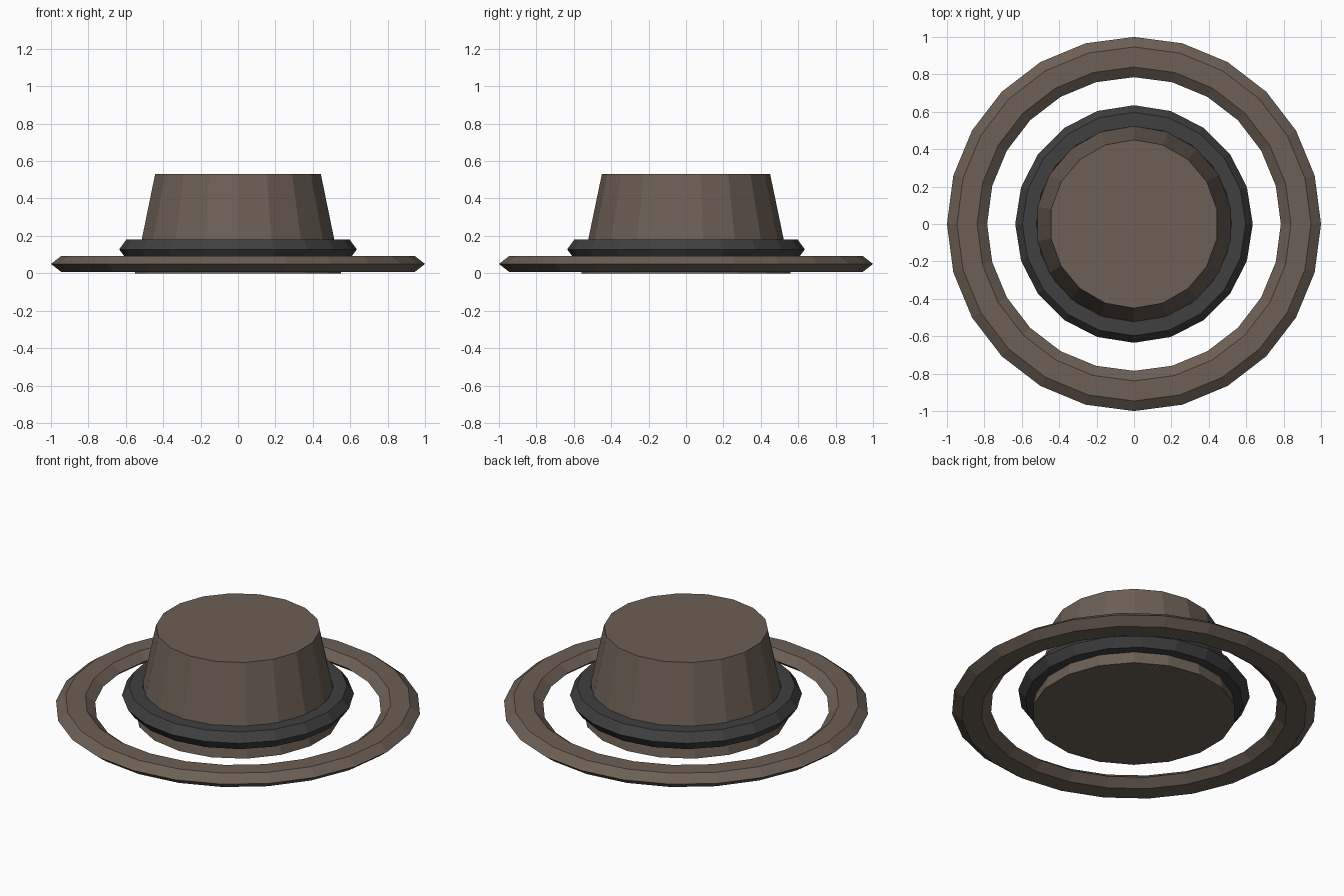
import bpy
from math import pi

if "Cube" in bpy.data.objects:
    bpy.data.objects.remove(bpy.data.objects["Cube"])


def material(name, color):
    m = bpy.data.materials.new(name)
    m.diffuse_color = (*color, 1)
    m.use_nodes = True
    m.node_tree.nodes["Principled BSDF"].inputs["Base Color"].default_value = m.diffuse_color
    return m


brown = material("brown_felt", (0.15, 0.115, 0.09))
dark = material("dark_ribbon", (0.05, 0.05, 0.05))


def finish(name, mat, z_scale=1):
    ob = bpy.context.object
    ob.name = name
    ob.scale.z = z_scale
    ob.data.materials.append(mat)


def ring(name, mat, major, minor, sides, z, z_scale):
    # flattened torus with a six-sided cross-section
    bpy.ops.mesh.primitive_torus_add(
        major_radius=major, minor_radius=minor, major_segments=sides,
        minor_segments=6, location=(0, 0, z))
    finish(name, mat, z_scale)


# tapered crown, capped at both ends, with a corner facing front
bpy.ops.mesh.primitive_cone_add(vertices=18, radius1=0.56, radius2=0.45,
                                depth=0.53, location=(0, 0, 0.265))
finish("crown", brown)

# ribbon around the crown and floating outer brim ring
ring("band", dark, 0.56, 0.075, 20, 0.128, 0.8)
ring("brim", brown, 0.8925, 0.1075, 24, 0.05, 0.45)
